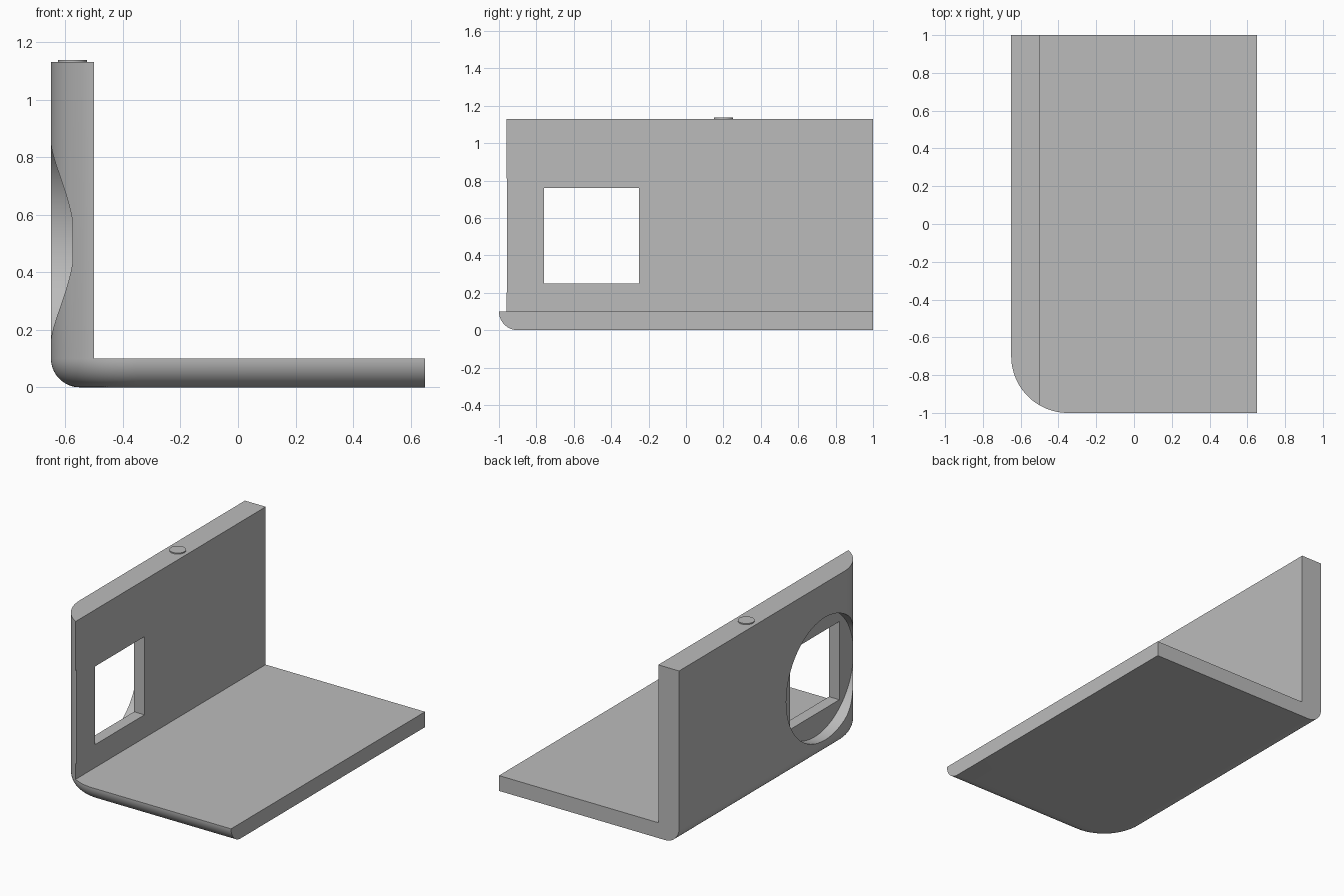
import bpy, bmesh, math
from mathutils import Matrix

default = bpy.data.objects.get("Cube")
if default:
    bpy.data.objects.remove(default, do_unlink=True)

grey = bpy.data.materials.new("plain grey")
grey.use_nodes = True
COLOUR = (0.5, 0.5, 0.5, 1)
grey.diffuse_color = COLOUR
grey.node_tree.nodes["Principled BSDF"].inputs["Base Color"].default_value = COLOUR

# Overall dimensions
LEFT, RIGHT, FRONT, BACK = -0.65, 0.65, -1.0, 1.0
HEIGHT, FLOOR, WALL_IN = 1.13, 0.1, -0.5
CORNER, FILLET = 0.3, 0.1
HOLE_Y, HOLE_Z = -0.505, 0.505


def finish(bm, name):
    bmesh.ops.recalc_face_normals(bm, faces=bm.faces)
    mesh = bpy.data.meshes.new(name)
    bm.to_mesh(mesh)
    bm.free()
    mesh.materials.append(grey)
    obj = bpy.data.objects.new(name, mesh)
    bpy.context.collection.objects.link(obj)
    return obj


def box(name, lo, hi):
    bm = bmesh.new()
    bmesh.ops.create_cube(bm, size=1)
    for v in bm.verts:
        v.co = [a + (c + 0.5) * (b - a) for a, b, c in zip(lo, hi, v.co)]
    return finish(bm, name)


def cylinder(name, radius, depth, centre, axis="Z"):
    turn = Matrix.Rotation(math.pi / 2, 4, "Y") if axis == "X" else Matrix()
    bm = bmesh.new()
    bmesh.ops.create_cone(bm, cap_ends=True, segments=96, radius1=radius,
                          radius2=radius, depth=depth,
                          matrix=Matrix.Translation(centre) @ turn)
    return finish(bm, name)


def outline(inset, steps=32):
    """Footprint with one rounded corner, inset on the front and outer side."""
    pts = [(RIGHT, BACK), (RIGHT, FRONT + inset)]
    for i in range(steps + 1):
        a = -math.pi / 2 * (1 + i / steps)
        r = CORNER - inset
        pts.append((LEFT + CORNER + r * math.cos(a), FRONT + CORNER + r * math.sin(a)))
    return pts + [(LEFT + inset, BACK)]


# Bracket: rounded-bottom block lofted from footprint rings
bm = bmesh.new()
levels = []
for i in range(17):
    t = math.pi / 2 * i / 16
    levels.append((FILLET * (1 - math.sin(t)), FILLET * (1 - math.cos(t))))
levels.append((0, HEIGHT))
rings = [[bm.verts.new((x, y, z)) for x, y in outline(inset)] for inset, z in levels]
for low, high in zip(rings, rings[1:]):
    for i in range(len(low)):
        j = (i + 1) % len(low)
        bm.faces.new((low[i], low[j], high[j], high[i]))
bm.faces.new(rings[0])
bm.faces.new(rings[-1])
bracket = finish(bm, "bracket")

# Cutters: open side, square window, round recess, shallow edge notch
half = 0.255
cutters = [
    box("open_side", (WALL_IN, -2, FLOOR), (2, 2, 2)),
    box("window", (-1, HOLE_Y - half, HOLE_Z - half), (0, HOLE_Y + half, HOLE_Z + half)),
    cylinder("recess", 0.4, 0.4, (-0.775, HOLE_Y, HOLE_Z), "X"),
    box("edge_notch", (-0.504, -1.2, 0.2), (-0.4, -0.953, 0.81)),
]
bpy.context.view_layer.objects.active = bracket
for cutter in cutters:
    mod = bracket.modifiers.new(cutter.name, "BOOLEAN")
    mod.operation = "DIFFERENCE"
    mod.solver = "EXACT"
    mod.object = cutter
    bpy.ops.object.modifier_apply(modifier=mod.name)
    bpy.data.objects.remove(cutter, do_unlink=True)

# Button on the top edge
button = cylinder("button", 0.05, 0.017, ((LEFT + WALL_IN) / 2, 0.2, HEIGHT - 0.0015))

for obj in (bracket, button):
    bpy.ops.object.select_all(action="DESELECT")
    obj.select_set(True)
    bpy.context.view_layer.objects.active = obj
    bpy.ops.object.shade_smooth_by_angle(angle=math.radians(30))
